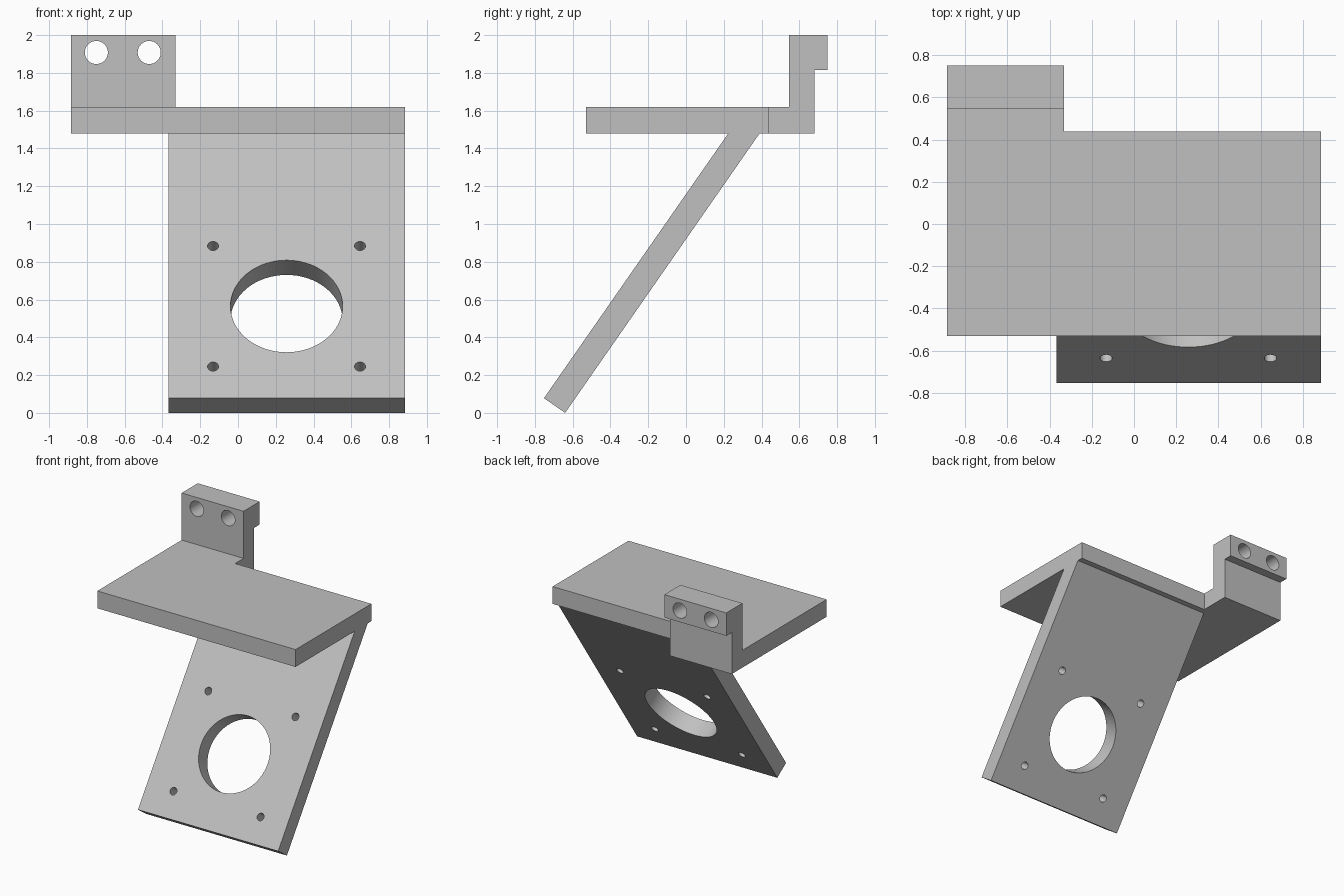
import bpy, bmesh, math
from mathutils import Vector, Matrix

cube = bpy.data.objects.get("Cube")
if cube:
    bpy.data.objects.remove(cube, do_unlink=True)

grey = bpy.data.materials.new("plain grey")
grey.use_nodes = True
colour = (0.53, 0.53, 0.53, 1)
grey.diffuse_color = colour
grey.node_tree.nodes["Principled BSDF"].inputs["Base Color"].default_value = colour


def make_object(name, bm):
    bmesh.ops.recalc_face_normals(bm, faces=bm.faces)
    mesh = bpy.data.meshes.new(name)
    bm.to_mesh(mesh)
    bm.free()
    mesh.materials.append(grey)
    obj = bpy.data.objects.new(name, mesh)
    bpy.context.collection.objects.link(obj)
    return obj


def side_profile(name, points, x0, x1):
    """Extrude a (y, z) outline from x0 to x1."""
    bm = bmesh.new()
    face = bm.faces.new([bm.verts.new((x0, y, z)) for y, z in points])
    new = bmesh.ops.extrude_face_region(bm, geom=[face])["geom"]
    verts = [v for v in new if isinstance(v, bmesh.types.BMVert)]
    bmesh.ops.translate(bm, verts=verts, vec=(x1 - x0, 0, 0))
    return make_object(name, bm)


def drill(name, centre, axis, radius):
    """Cylinder cutter pointing along axis."""
    bm = bmesh.new()
    turn = axis.to_track_quat("Z", "Y").to_matrix().to_4x4()
    bmesh.ops.create_cone(bm, cap_ends=True, segments=64, radius1=radius,
                          radius2=radius, depth=0.5,
                          matrix=Matrix.Translation(centre) @ turn)
    return make_object(name, bm)


def combine(obj, other, operation):
    """Apply a boolean and discard the helper."""
    mod = obj.modifiers.new("boolean", "BOOLEAN")
    mod.operation, mod.object, mod.solver = operation, other, "EXACT"
    bpy.context.view_layer.objects.active = obj
    bpy.ops.object.modifier_apply(modifier=mod.name)
    bpy.data.objects.remove(other, do_unlink=True)


def finish(obj):
    """Merge coplanar faces, then smooth only the hole walls."""
    bm = bmesh.new()
    bm.from_mesh(obj.data)
    bmesh.ops.remove_doubles(bm, verts=bm.verts, dist=1e-5)
    bmesh.ops.dissolve_limit(bm, angle_limit=math.radians(0.5),
                             verts=bm.verts, edges=bm.edges)
    bm.to_mesh(obj.data)
    bm.free()
    bpy.ops.object.select_all(action="DESELECT")
    obj.select_set(True)
    bpy.context.view_layer.objects.active = obj
    bpy.ops.object.shade_smooth_by_angle(angle=math.radians(30))


LEFT, RIGHT = 0.885, -0.885
BOTTOM, TOP = 1.48, 1.62

# Shelf with the upright mounting tab at its back right corner
shelf = side_profile("shelf", [(-0.53, BOTTOM), (0.437, BOTTOM),
                               (0.437, TOP), (-0.53, TOP)], RIGHT, LEFT)
tab = side_profile("mounting_tab", [
    (0.3, BOTTOM), (0.68, BOTTOM), (0.68, 1.815), (0.75, 1.815),
    (0.75, 2), (0.545, 2), (0.545, TOP), (0.3, TOP)], RIGHT, -0.332)
combine(shelf, tab, "UNION")
for x in (-0.75, -0.47):
    hole = drill("tab_hole", Vector((x, 0.65, 1.908)), Vector((0, 1, 0)), 0.061)
    combine(shelf, hole, "DIFFERENCE")
finish(shelf)

# Sloping plate below the shelf
plate = side_profile("sloping_plate", [(-0.752, 0.078), (-0.64, 0),
                                       (0.39, BOTTOM), (0.224, BOTTOM)],
                     -0.367, LEFT)
slope = Vector((0, 0.571, 0.821))
normal = Vector((0, 0.821, -0.571))
centre = Vector((0.257, -0.752, 0.078)) + slope * 0.593

# Large round opening and its four screw holes
combine(plate, drill("opening", centre, normal, 0.297), "DIFFERENCE")
for sx in (-1, 1):
    for sz in (-1, 1):
        spot = centre + Vector((sx * 0.389, 0, 0)) + slope * sz * 0.389
        combine(plate, drill("screw_hole", spot, normal, 0.029), "DIFFERENCE")
finish(plate)
